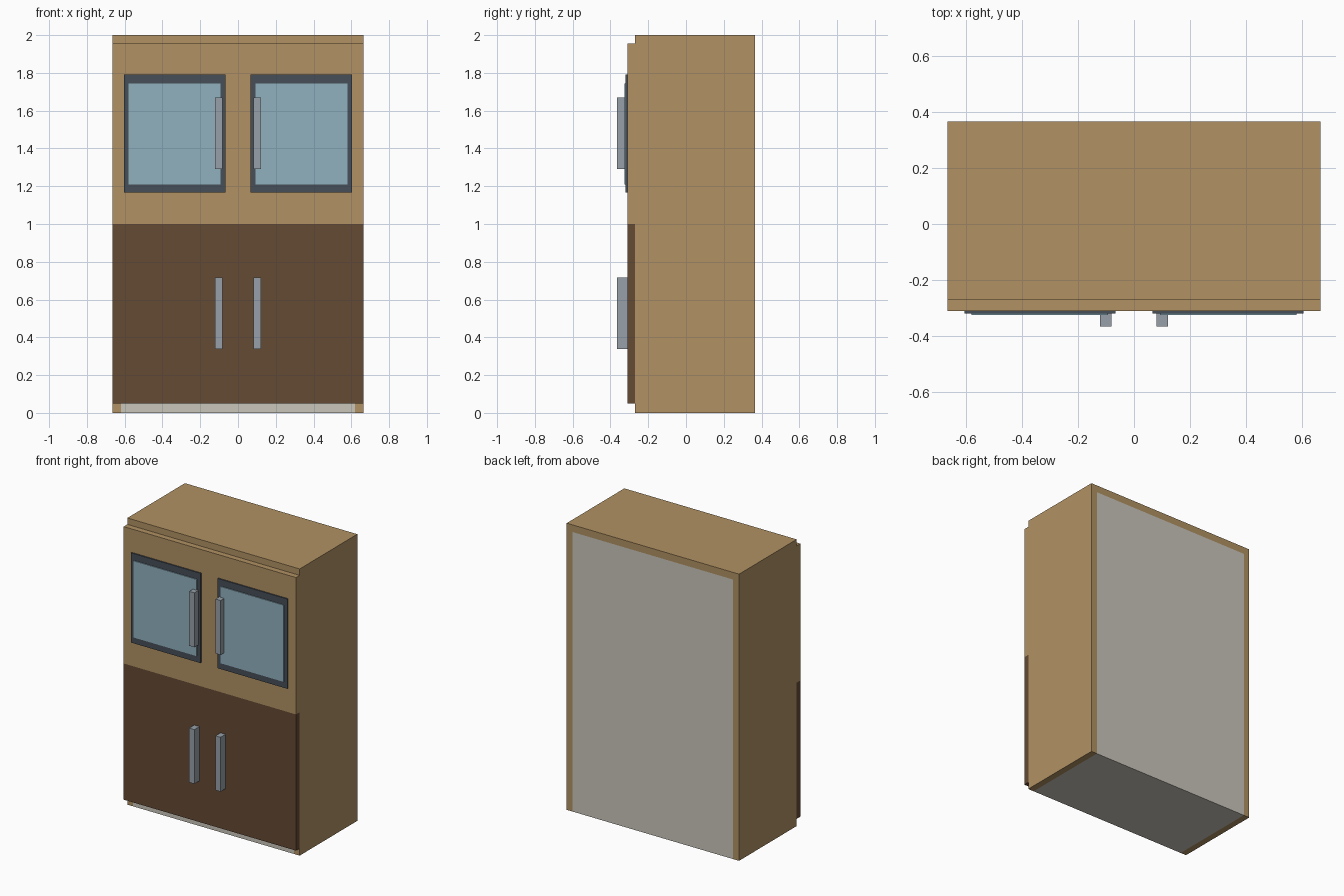
import bpy, bmesh

if "Cube" in bpy.data.objects:
    bpy.data.objects.remove(bpy.data.objects["Cube"])


def material(name, rgb):
    # sRGB 0-255 to linear
    lin = [(c / 255 / 12.92) if c < 11 else ((c / 255 + 0.055) / 1.055) ** 2.4 for c in rgb]
    m = bpy.data.materials.new(name)
    m.diffuse_color = (*lin, 1.0)
    m.use_nodes = True
    m.node_tree.nodes["Principled BSDF"].inputs["Base Color"].default_value = m.diffuse_color
    return m


OAK = material("light_oak", (177, 145, 99))
WALNUT = material("dark_walnut", (101, 74, 52))
WHITE = material("off_white_board", (202, 199, 187))
SLATE = material("slate_frame", (71, 79, 89))
GLASS = material("blue_glass", (144, 177, 190))
STEEL = material("steel_grey", (151, 160, 168))


def finish(name, bm, mat):
    bmesh.ops.recalc_face_normals(bm, faces=bm.faces)
    mesh = bpy.data.meshes.new(name)
    bm.to_mesh(mesh)
    bm.free()
    mesh.materials.append(mat)
    obj = bpy.data.objects.new(name, mesh)
    bpy.context.collection.objects.link(obj)
    return obj


def prism(name, profile, y0, y1, mat):
    """Extrude an (x, z) outline from y0 to y1."""
    bm = bmesh.new()
    face = bm.faces.new([bm.verts.new((x, y0, z)) for x, z in profile])
    ext = bmesh.ops.extrude_face_region(bm, geom=[face])
    verts = [g for g in ext["geom"] if isinstance(g, bmesh.types.BMVert)]
    bmesh.ops.translate(bm, verts=verts, vec=(0, y1 - y0, 0))
    return finish(name, bm, mat)


def box(name, x, y, z, mat):
    return prism(name, [(x[0], z[0]), (x[1], z[0]), (x[1], z[1]), (x[0], z[1])], y[0], y[1], mat)


W, H = 0.665, 2.0              # half width and height
IN, TOP = 0.62, 1.95           # inner half width and underside of the top
BACK, FRONT, FACE = 0.365, -0.27, -0.31

# Outer shell: two sides and a top in one arch
prism("cabinet_shell", [(-W, 0), (-IN, 0), (-IN, TOP), (IN, TOP),
                        (IN, 0), (W, 0), (W, H), (-W, H)], FRONT, BACK, OAK)

# Inner carcass, showing as plinth, back board and underside
box("inner_carcass", (-IN, IN), (FRONT, BACK), (0, TOP), WHITE)

# Front panels
box("lower_door_panel", (-W, W), (FACE, FRONT), (0.05, 1.0), WALNUT)
box("upper_front_panel", (-W, W), (FACE, FRONT), (1.0, 1.955), OAK)

# Windows and handles, mirrored left and right
for side, s in (("left", -1), ("right", 1)):
    def span(a, b):
        return tuple(sorted((s * a, s * b)))

    box(f"window_frame_{side}", span(0.066, 0.604), (-0.319, FACE), (1.166, 1.792), SLATE)
    box(f"window_glass_{side}", span(0.092, 0.579), (-0.325, -0.319), (1.21, 1.745), GLASS)
    box(f"upper_handle_{side}", span(0.081, 0.121), (-0.365, FACE), (1.29, 1.67), STEEL)
    box(f"lower_handle_{side}", span(0.081, 0.121), (-0.365, FACE), (0.337, 0.716), STEEL)
